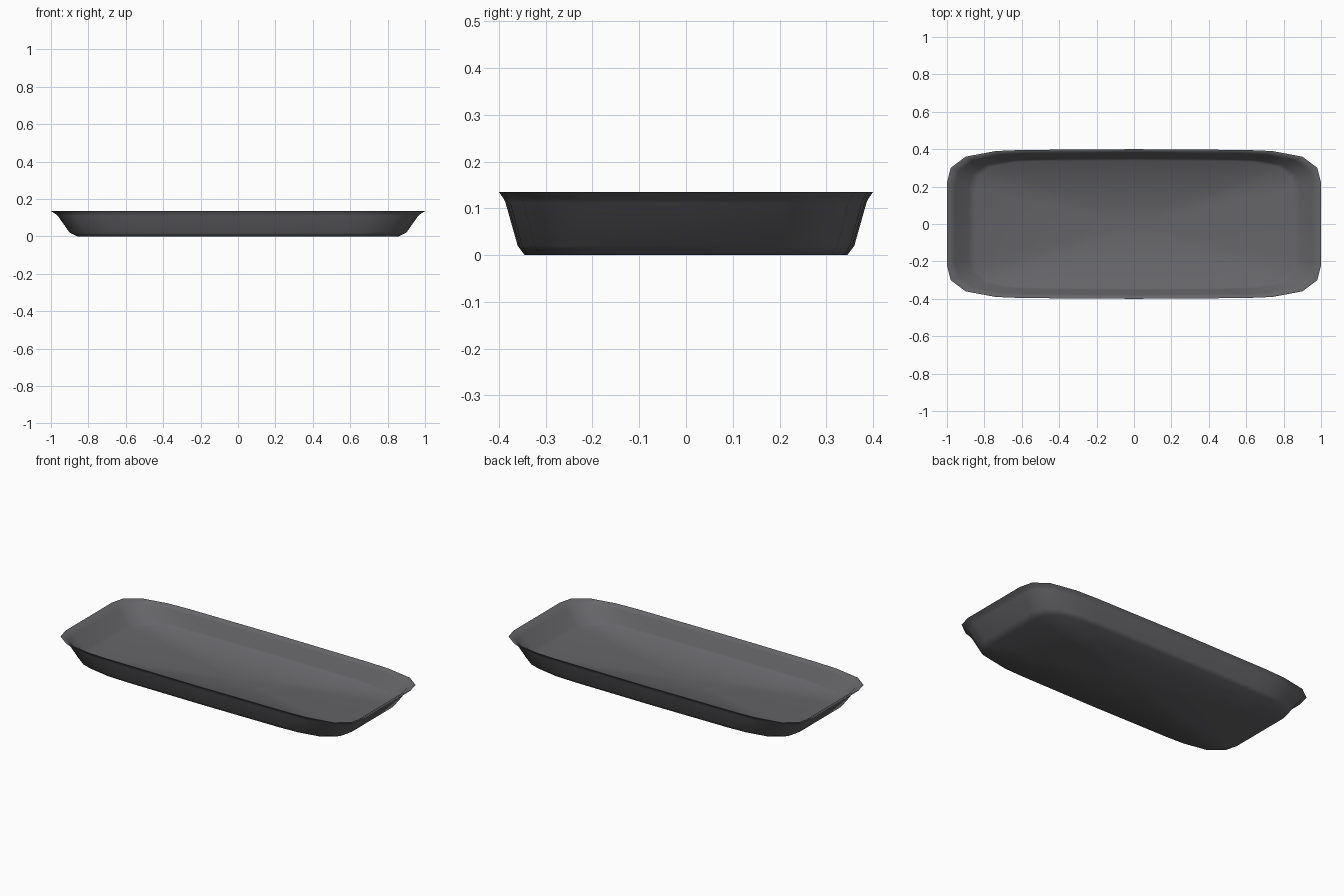
import bpy, bmesh
from math import radians

if "Cube" in bpy.data.objects:
    bpy.data.objects.remove(bpy.data.objects["Cube"])

# Quarter of the rounded-rectangle rim outline, mirrored into a closed loop
quarter = [(1.0, 0.0), (1.0, 0.22), (0.98, 0.30), (0.90, 0.36),
           (0.74, 0.39), (0.60, 0.396), (0.0, 0.40)]
half = quarter + [(-x, y) for x, y in reversed(quarter[:-1])]
outline = half + [(x, -y) for x, y in reversed(half[1:-1])]

# Cross-section: half length, half width, height (outside up, then inside down)
profile = [(0.86, 0.345, 0.0), (0.90, 0.36, 0.02), (0.965, 0.386, 0.112),
           (0.978, 0.391, 0.122), (1.0, 0.40, 0.135),
           (0.988, 0.394, 0.135), (0.955, 0.378, 0.115),
           (0.885, 0.352, 0.04), (0.85, 0.34, 0.025)]

bm = bmesh.new()
rings = [[bm.verts.new((x * sx, y * sy / 0.4, z)) for x, y in outline]
         for sx, sy, z in profile]
n = len(outline)

# Walls and rim
for a, b in zip(rings, rings[1:]):
    for i in range(n):
        j = (i + 1) % n
        bm.faces.new((a[i], a[j], b[j], b[i]))

# Underside and inner floor as fans
for ring, z in ((rings[0], 0.0), (rings[-1], 0.022)):
    c = bm.verts.new((0, 0, z))
    for i in range(n):
        bm.faces.new((ring[i], ring[(i + 1) % n], c))
bmesh.ops.recalc_face_normals(bm, faces=bm.faces)

mesh = bpy.data.meshes.new("tray")
bm.to_mesh(mesh)
bm.free()
tray = bpy.data.objects.new("tray", mesh)
bpy.context.collection.objects.link(tray)

# Smooth shading with a crisp rim
bpy.context.view_layer.objects.active = tray
tray.select_set(True)
bpy.ops.object.shade_smooth_by_angle(angle=radians(75))

# Dark grey finish
mat = bpy.data.materials.new("dark_grey")
mat.diffuse_color = (0.13, 0.13, 0.14, 1)
mat.use_nodes = True
mat.node_tree.nodes["Principled BSDF"].inputs["Base Color"].default_value = mat.diffuse_color
mesh.materials.append(mat)
